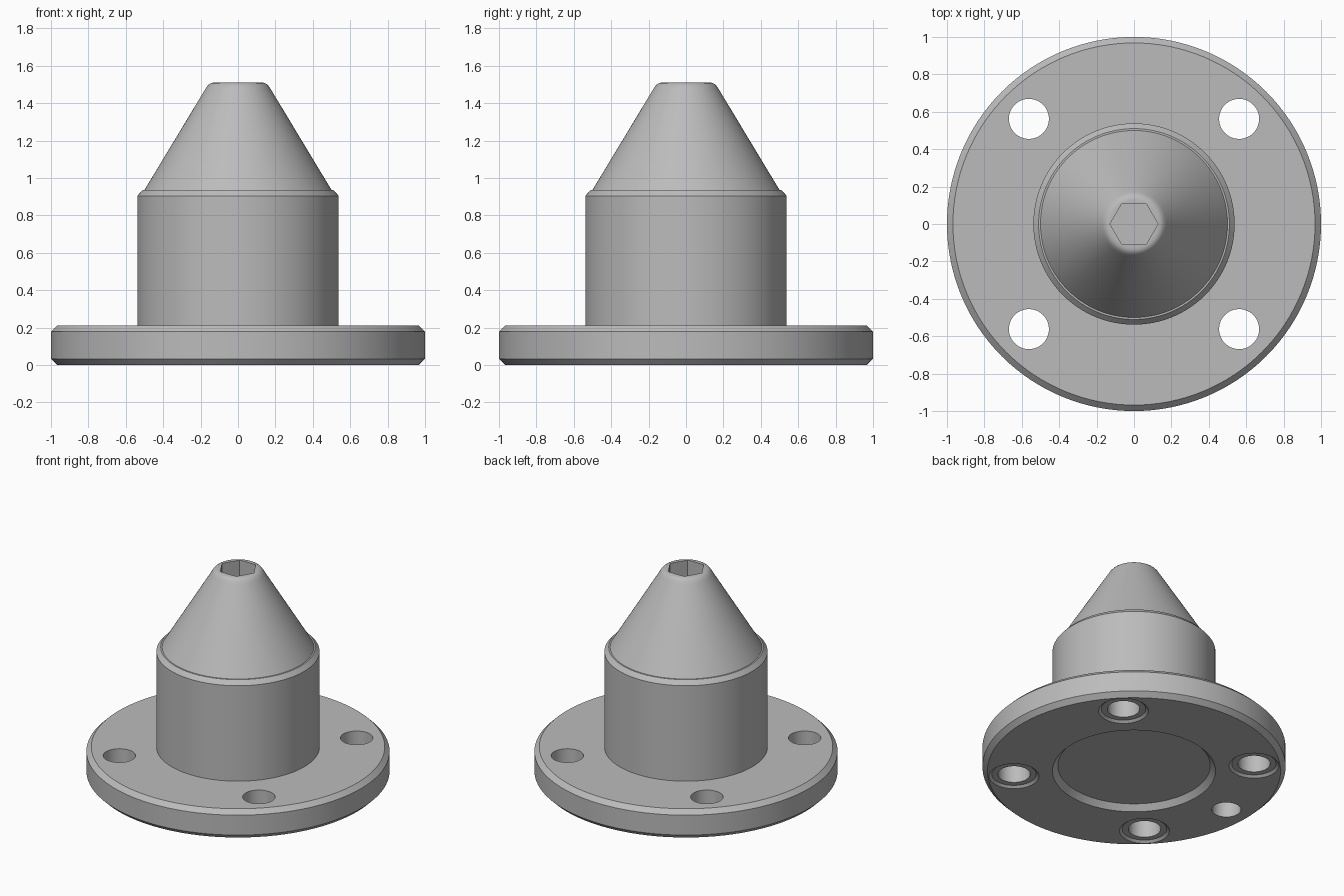
import bpy, bmesh, math
from mathutils import Matrix

old = bpy.data.objects.get("Cube")
if old:
    bpy.data.objects.remove(old)

grey = bpy.data.materials.new("plain grey")
grey.use_nodes = True
colour = (0.5, 0.5, 0.5, 1)
grey.diffuse_color = colour
grey.node_tree.nodes["Principled BSDF"].inputs["Base Color"].default_value = colour


def lathe(name, profile, steps, x=0, y=0):
    """Revolve a closed (radius, height) profile, both ends on the axis."""
    bm = bmesh.new()
    verts = [bm.verts.new((r, 0, z)) for r, z in profile]
    edges = [bm.edges.new(pair) for pair in zip(verts, verts[1:])]
    bmesh.ops.spin(bm, geom=verts + edges, cent=(0, 0, 0), axis=(0, 0, 1),
                   angle=math.tau, steps=steps, use_merge=True)
    bmesh.ops.remove_doubles(bm, verts=bm.verts, dist=1e-5)
    bmesh.ops.recalc_face_normals(bm, faces=bm.faces)
    bmesh.ops.transform(bm, matrix=Matrix.Translation((x, y, 0)), verts=bm.verts)
    mesh = bpy.data.meshes.new(name)
    bm.to_mesh(mesh)
    bm.free()
    mesh.materials.append(grey)
    obj = bpy.data.objects.new(name, mesh)
    bpy.context.collection.objects.link(obj)
    return obj


# Flange, barrel and cone with a rounded tip and a chamfered base recess
body = lathe("flanged_cone_body", [
    (0, 0.04), (0.503, 0.04), (0.538, 0), (0.967, 0), (1, 0.033), (1, 0.178),
    (0.968, 0.21), (0.538, 0.21), (0.538, 0.905), (0.51, 0.936), (0.5, 0.936),
    (0.175, 1.475), (0.166, 1.489), (0.155, 1.501), (0.143, 1.508),
    (0.13, 1.51), (0, 1.51)], 128)

# Bolt holes with a shallow chamfered seat underneath
spot = 0.562
cutters = [lathe("bolt_hole_cutter", [
    (0, -0.1), (0.165, -0.1), (0.165, 0), (0.147, 0.015), (0.107, 0.015),
    (0.107, 0.4), (0, 0.4)], 48, sx * spot, sy * spot)
    for sx in (-1, 1) for sy in (-1, 1)]

# Blind locating hole and hexagonal socket
cutters.append(lathe("locating_hole_cutter", [
    (0, -0.1), (0.096, -0.1), (0.096, 0.15), (0, 0.15)], 48, -0.795))
cutters.append(lathe("hex_socket_cutter", [
    (0, 1.3), (0.128, 1.3), (0.128, 1.7), (0, 1.7)], 6))

for cutter in cutters:
    cutter.hide_render = True
    cutter.display_type = 'WIRE'
    cut = body.modifiers.new(cutter.name, 'BOOLEAN')
    cut.operation = 'DIFFERENCE'
    cut.solver = 'EXACT'
    cut.object = cutter

# Bake the cuts, then shade smooth with sharp chamfers
bpy.context.view_layer.objects.active = body
body.select_set(True)
for name in [m.name for m in body.modifiers]:
    bpy.ops.object.modifier_apply(modifier=name)
for cutter in cutters:
    bpy.data.objects.remove(cutter)
bpy.ops.object.shade_smooth_by_angle(angle=math.radians(28))
